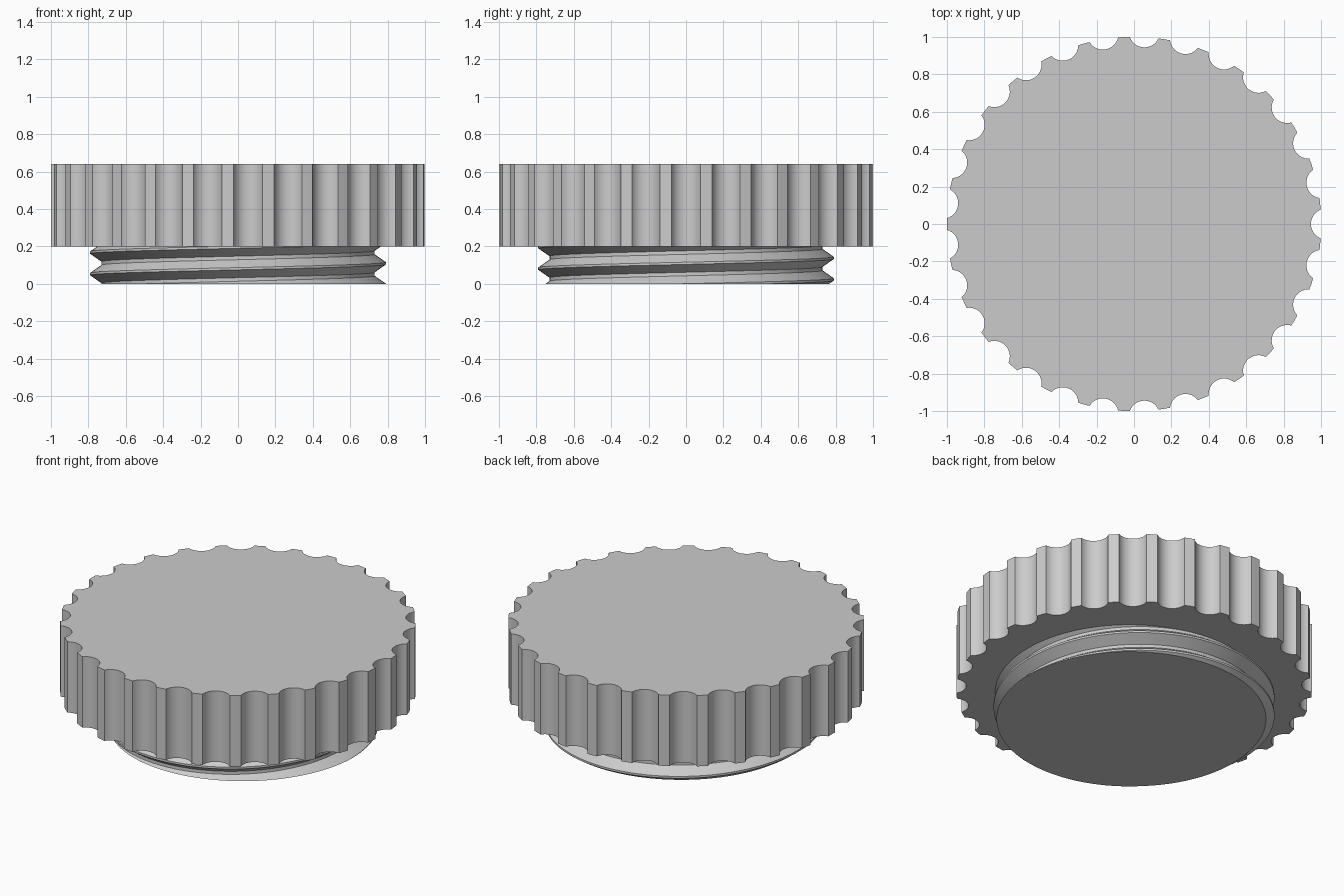
import bpy
import bmesh
from math import acos, asin, cos, pi, sin, tau

cube = bpy.data.objects.get("Cube")
if cube:
    bpy.data.objects.remove(cube, do_unlink=True)

grey = bpy.data.materials.new("plain grey")
grey.use_nodes = True
grey.diffuse_color = (0.6, 0.6, 0.6, 1)
grey.node_tree.nodes["Principled BSDF"].inputs["Base Color"].default_value = grey.diffuse_color


def finish(name, bm):
    """Turn a bmesh into a smooth-shaded grey object."""
    bmesh.ops.recalc_face_normals(bm, faces=bm.faces)
    mesh = bpy.data.meshes.new(name)
    bm.to_mesh(mesh)
    bm.free()
    mesh.materials.append(grey)
    obj = bpy.data.objects.new(name, mesh)
    bpy.context.collection.objects.link(obj)
    bpy.ops.object.select_all(action='DESELECT')
    obj.select_set(True)
    bpy.context.view_layer.objects.active = obj
    bpy.ops.object.shade_smooth_by_angle(angle=pi / 6)
    return obj


# Knob cap: a disc with round grip notches, extruded upwards
NOTCHES, NOTCH_R, FLOOR = 29, 0.083, 0.945
CAP_BOTTOM, CAP_TOP = 0.2, 0.64
centre = FLOOR + NOTCH_R
half = acos((1 + centre ** 2 - NOTCH_R ** 2) / (2 * centre))
sweep = pi - asin(sin(half) / NOTCH_R)
if cos(half) < centre:
    sweep = pi - sweep
ARC = 14
bm = bmesh.new()
rim = []
for n in range(NOTCHES):
    turn = tau * n / NOTCHES
    for k in range(ARC + 1):
        a = sweep * (2 * k / ARC - 1)
        x, y = centre - NOTCH_R * cos(a), NOTCH_R * sin(a)
        rim.append((x * cos(turn) - y * sin(turn), x * sin(turn) + y * cos(turn)))
    ridge = turn + pi / NOTCHES
    rim.append((cos(ridge), sin(ridge)))
base = bm.faces.new([bm.verts.new((x, y, CAP_BOTTOM)) for x, y in rim])
top = bmesh.ops.extrude_face_region(bm, geom=[base], use_keep_orig=True)["geom"]
bmesh.ops.translate(bm, vec=(0, 0, CAP_TOP - CAP_BOTTOM),
                    verts=[v for v in top if isinstance(v, bmesh.types.BMVert)])
finish("grip_cap", bm)

# Threaded plug: a helical ridge swept past both ends, then trimmed flat
PITCH, ROOT, CREST, STEPS, TURNS = 0.115, 0.73, 0.79, 128, 6
profile = [(ROOT, -0.048), (CREST, -0.006), (CREST, 0.006), (ROOT, 0.048)]
bm = bmesh.new()
rows = []
for i in range(STEPS * TURNS + 1):
    a = tau * i / STEPS
    lift = 0.11 + PITCH * (i / STEPS - 3)
    rows.append([bm.verts.new((r * cos(a), r * sin(a), lift + z)) for r, z in profile])
for i in range(STEPS * (TURNS - 1)):
    here = rows[i] + [rows[i + STEPS][0]]
    after = rows[i + 1] + [rows[i + STEPS + 1][0]]
    for j in range(len(profile)):
        bm.faces.new((here[j], after[j], after[j + 1], here[j + 1]))
for height, side in ((0, -1), (CAP_BOTTOM + 0.01, 1)):
    cut = bmesh.ops.bisect_plane(bm, geom=bm.verts[:] + bm.edges[:] + bm.faces[:],
                                 plane_co=(0, 0, height), plane_no=(0, 0, side),
                                 clear_outer=True)["geom_cut"]
    edges = [e for e in cut if isinstance(e, bmesh.types.BMEdge)]
    bmesh.ops.edgeloop_fill(bm, edges=edges)
finish("threaded_plug", bm)
